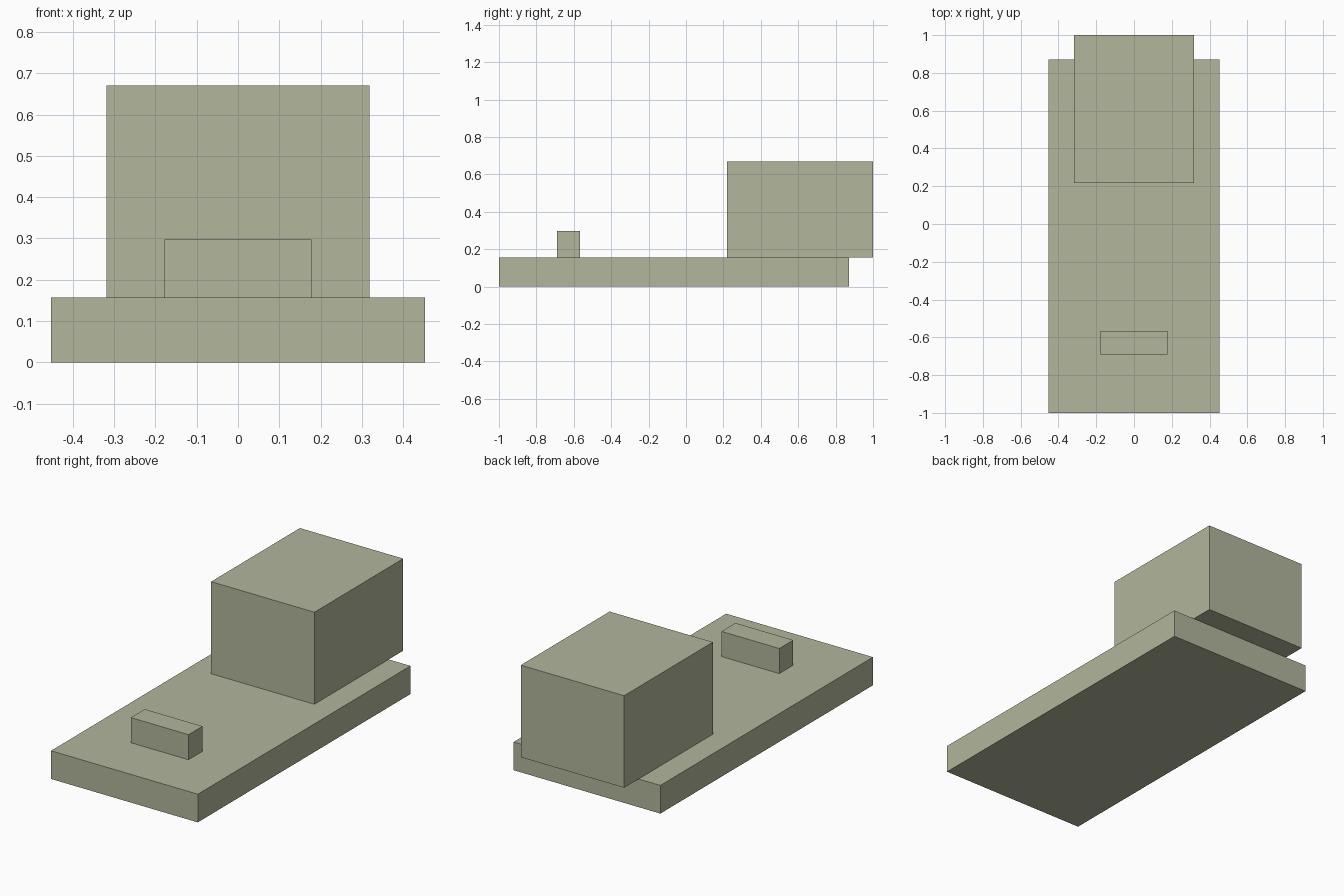
import bpy

cube = bpy.data.objects.get("Cube")
if cube:
    bpy.data.objects.remove(cube, do_unlink=True)

# Single sage colour
sage = bpy.data.materials.new("sage_green")
sage.use_nodes = True
colour = (0.445, 0.467, 0.332, 1)
sage.diffuse_color = colour
bsdf = next(n for n in sage.node_tree.nodes if n.type == 'BSDF_PRINCIPLED')
bsdf.inputs["Base Color"].default_value = colour


def box(name, width, y_range, z_range):
    """Flat-sided block centred on x, spanning the given y and z ranges."""
    (y0, y1), (z0, z1) = y_range, z_range
    bpy.ops.mesh.primitive_cube_add(size=1, location=(0, (y0 + y1) / 2, (z0 + z1) / 2))
    obj = bpy.context.object
    obj.name = obj.data.name = name
    obj.scale = (width, y1 - y0, z1 - z0)
    bpy.ops.object.transform_apply(location=False, rotation=False, scale=True)
    obj.data.materials.append(sage)
    return obj


deck = 0.157  # top of the base slab

# Base slab
box("base_slab", 0.905, (-1, 0.872), (0, deck))
# Large block overhanging the back edge
box("rear_block", 0.637, (0.218, 1), (deck, 0.67))
# Small bar near the front
box("front_bar", 0.356, (-0.69, -0.567), (deck, 0.297))
